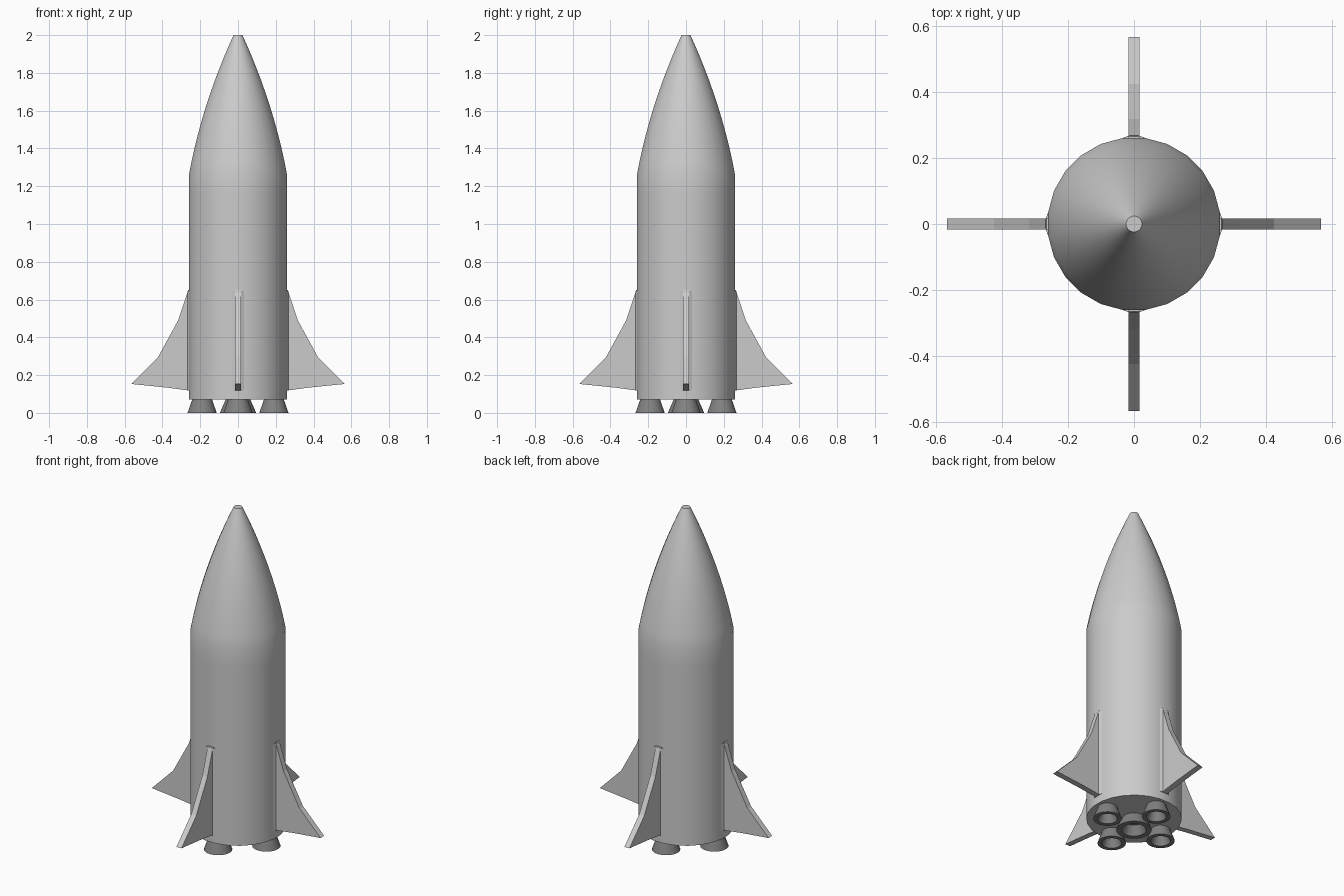
import bpy, bmesh, math
from mathutils import Matrix

cube = bpy.data.objects.get("Cube")
if cube:
    bpy.data.objects.remove(cube, do_unlink=True)


def material(name, value):
    m = bpy.data.materials.new(name)
    m.use_nodes = True
    colour = (value, value, value, 1)
    m.diffuse_color = colour
    m.node_tree.nodes["Principled BSDF"].inputs["Base Color"].default_value = colour
    return m


hull_grey = material("hull grey", 0.6)
nozzle_grey = material("dark nozzle grey", 0.22)


def finish(bm, name, mat, smooth=True):
    bmesh.ops.recalc_face_normals(bm, faces=bm.faces)
    mesh = bpy.data.meshes.new(name)
    bm.to_mesh(mesh)
    bm.free()
    mesh.materials.append(mat)
    ob = bpy.data.objects.new(name, mesh)
    bpy.context.collection.objects.link(ob)
    if smooth:
        bpy.ops.object.select_all(action="DESELECT")
        ob.select_set(True)
        bpy.context.view_layer.objects.active = ob
        bpy.ops.object.shade_smooth_by_angle(angle=math.radians(30))
    return ob


def lathe(name, profile, sides, mat, centre=(0, 0)):
    """Turn (radius, height) points about a vertical axis, capping both ends."""
    bm = bmesh.new()
    rings = []
    for r, z in profile:
        angles = [2 * math.pi * (i + 0.5) / sides for i in range(sides)]
        rings.append([bm.verts.new((centre[0] + r * math.cos(a),
                                    centre[1] + r * math.sin(a), z)) for a in angles])
    for low, high in zip(rings, rings[1:]):
        for i in range(sides):
            j = (i + 1) % sides
            bm.faces.new((low[i], low[j], high[j], high[i]))
    bm.faces.new(rings[0])
    bm.faces.new(rings[-1])
    return finish(bm, name, mat)


# Hull: straight barrel with a curved nose ending in a small flat tip
R, SHOULDER, TOP = 0.262, 1.26, 2.0
hull = [(R, z) for z in (0.07, 0.12, 0.65, 1.15)]
STEPS = 12
for i in range(STEPS + 1):
    t = (TOP - SHOULDER) * (1 - i / STEPS)
    hull.append((0.024 + 0.46 * t - 0.187 * t * t, TOP - t))
lathe("hull", hull, 24, hull_grey)

# Fins: swept plates, each on a low flared root
FIN = [(0.24, 0.65), (0.264, 0.65), (0.317, 0.49), (0.423, 0.296),
       (0.565, 0.153), (0.376, 0.134), (0.264, 0.119), (0.24, 0.119)]
HALF = 0.017


def fin(name, turn):
    spin = Matrix.Rotation(turn, 4, "Z")
    bm = bmesh.new()
    sides = [[bm.verts.new((x, y, z)) for x, z in FIN] for y in (-HALF, HALF)]
    for side in sides:
        bm.faces.new(side)
    for i in range(len(FIN)):
        j = (i + 1) % len(FIN)
        bm.faces.new((sides[0][i], sides[0][j], sides[1][j], sides[1][i]))
    bm.transform(spin)
    finish(bm, name, hull_grey, smooth=False)

    bm = bmesh.new()
    section = [(0.259, -0.034), (0.267, -HALF), (0.267, HALF), (0.259, 0.034)]
    ends = [[bm.verts.new((x, y, z)) for x, y in section] for z in (0.119, 0.645)]
    for end in ends:
        bm.faces.new(end)
    for i in range(4):
        j = (i + 1) % 4
        bm.faces.new((ends[0][i], ends[0][j], ends[1][j], ends[1][i]))
    bm.transform(spin)
    finish(bm, name + "_root", hull_grey, smooth=False)


# Engines: hollow flared nozzles, one large in the middle and four around it
def nozzle(name, radius, centre):
    lathe(name, [(radius * 0.66, 0.075), (radius, 0), (radius * 0.7, 0),
                 (radius * 0.45, 0.055)], 24, nozzle_grey, centre)


nozzle("centre_nozzle", 0.097, (0, 0))
for k, label in enumerate(("left", "back", "right", "front")):
    a = k * math.pi / 2
    fin(label + "_fin", a)
    nozzle(label + "_nozzle", 0.078, (0.19 * math.cos(a), 0.19 * math.sin(a)))
